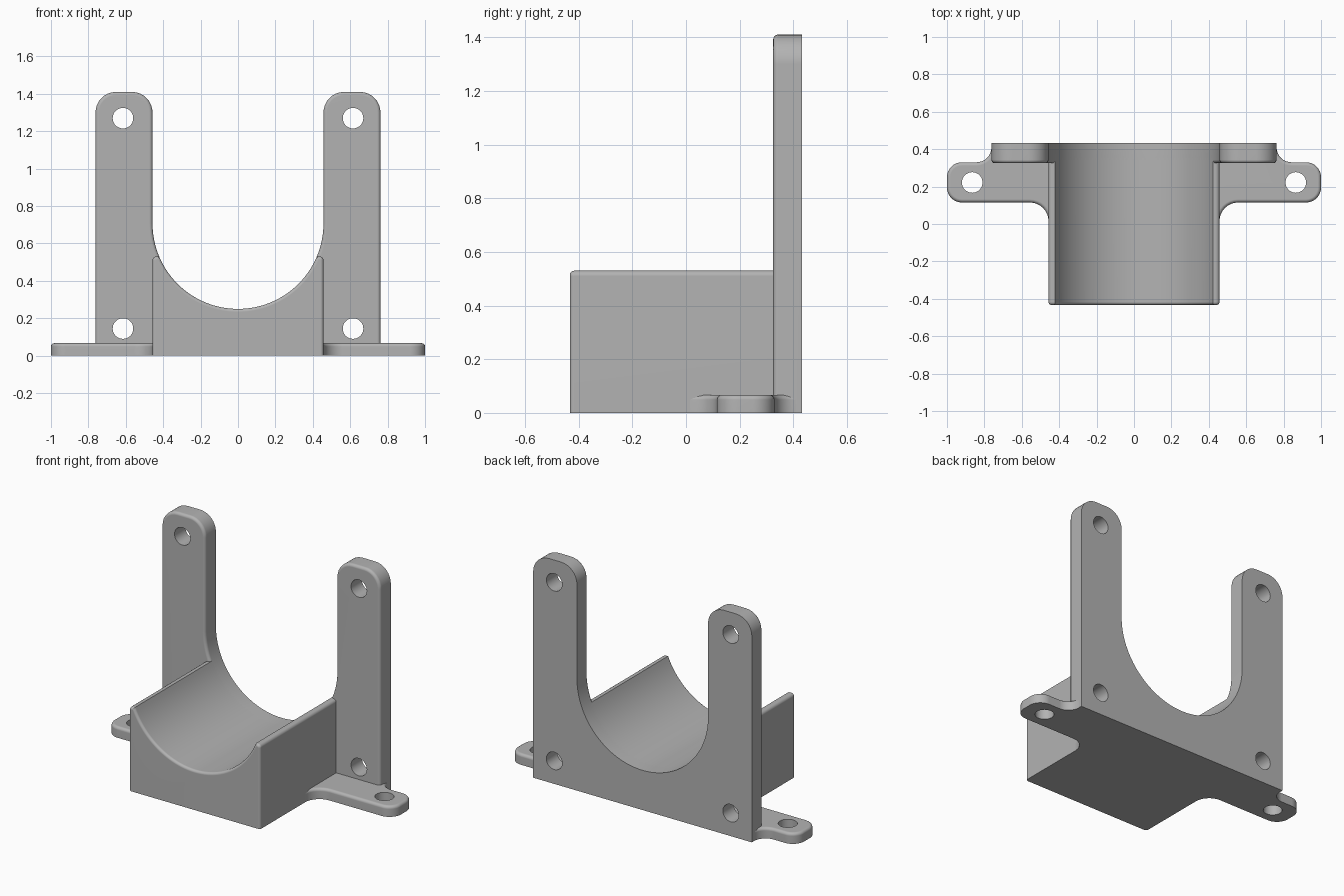
import bpy
import bmesh
from math import sin, cos, radians, degrees, asin

cube = bpy.data.objects.get("Cube")
if cube:
    bpy.data.objects.remove(cube, do_unlink=True)

# Single grey material
grey = bpy.data.materials.new("plain grey")
grey.use_nodes = True
COLOUR = (0.45, 0.45, 0.45, 1)
grey.diffuse_color = COLOUR
grey.node_tree.nodes["Principled BSDF"].inputs["Base Color"].default_value = COLOUR

BACK = 0.433      # y of the rear face
R = 0.457         # trough radius, also half the inner width
TROUGH_Z = 0.707  # height of the trough axis
HOLE_R = 0.055


def arc(cx, cy, r, start, end, steps=8):
    angles = [radians(start + (end - start) * i / steps) for i in range(steps + 1)]
    return [(cx + r * cos(a), cy + r * sin(a)) for a in angles]


def flip(points):
    """Mirror an outline across x = 0, keeping its winding."""
    return [(-x, y) for x, y in reversed(points)]


def upright(u, v, w):
    return (u, BACK - w, v)


def lying(u, v, w):
    return (u, v, w)


def prism(name, outline, place, w0, w1, rounding=0.0):
    """Extrude an outline from w0 to w1, rounding the rim at w1 except along the ground."""
    bm = bmesh.new()
    near = [bm.verts.new(place(u, v, w0)) for u, v in outline]
    far = [bm.verts.new(place(u, v, w1)) for u, v in outline]
    n = len(outline)
    bm.faces.new(near)
    bm.faces.new(far)
    for i in range(n):
        j = (i + 1) % n
        bm.faces.new((near[i], near[j], far[j], far[i]))
    bmesh.ops.recalc_face_normals(bm, faces=bm.faces)
    if rounding:
        rim = set(far)
        edges = [e for e in bm.edges if all(v in rim for v in e.verts)
                 and max(v.co.z for v in e.verts) > 0.001]
        bmesh.ops.bevel(bm, geom=edges, offset=rounding, segments=4, profile=0.5,
                        affect='EDGES', clamp_overlap=False)
    mesh = bpy.data.meshes.new(name)
    bm.to_mesh(mesh)
    bm.free()
    obj = bpy.data.objects.new(name, mesh)
    bpy.context.collection.objects.link(obj)
    mesh.materials.append(grey)
    return obj


def drill(obj, centres, place):
    """Cut round screw holes right through a part."""
    for u, v in centres:
        cutter = prism("hole_cutter", arc(u, v, HOLE_R, 0, 350, 35), place, -0.1, 0.3)
        cutter.hide_render = True
        mod = obj.modifiers.new("hole", 'BOOLEAN')
        mod.operation = 'DIFFERENCE'
        mod.solver = 'EXACT'
        mod.object = cutter
        graph = bpy.context.evaluated_depsgraph_get()
        cut = bpy.data.meshes.new_from_object(obj.evaluated_get(graph))
        obj.modifiers.clear()
        obj.data = cut
        bpy.data.objects.remove(cutter, do_unlink=True)


def finish(obj):
    bpy.ops.object.select_all(action='DESELECT')
    obj.select_set(True)
    bpy.context.view_layer.objects.active = obj
    bpy.ops.object.shade_smooth_by_angle(angle=radians(32))
    normals = obj.modifiers.new("weighted normals", 'WEIGHTED_NORMAL')
    normals.keep_sharp = True


# Back plate: two upright arms joined below a round notch
arm = [(0.762, 0)] + arc(0.652, 1.30, 0.11, 0, 90) + arc(0.567, 1.30, 0.11, 90, 180)
outline = arm + arc(0, TROUGH_Z, R, 0, -180, 64) + flip(arm)
plate = prism("back_plate", outline, upright, 0, 0.108, 0.018)
drill(plate, [(s * 0.615, z) for s in (-1, 1) for z in (0.145, 1.27)], upright)
finish(plate)

# Cradle: block with a round trough, running into the back plate
TOP = 0.53
lip = degrees(asin((TROUGH_Z - TOP) / R))
side = [(R, 0)] + arc(R - 0.02, TOP - 0.02, 0.02, 0, 90, 4)
outline = side + arc(0, TROUGH_Z, R, -lip, lip - 180, 48) + flip(side)
cradle = prism("cradle", outline, upright, 0.08, 2 * BACK, 0.016)
finish(cradle)

# Mounting feet: flat tabs with filleted roots and rounded ends
foot = ([(0.40, 0.015)] + arc(0.557, 0.015, 0.1, 180, 90)
        + arc(0.92, 0.195, 0.08, -90, 0) + arc(0.92, 0.25, 0.08, 0, 90)
        + arc(0.842, 0.41, 0.08, 270, 180) + [(0.40, 0.41)])
for name, sign, shape in (("left_foot", 1, foot), ("right_foot", -1, flip(foot))):
    tab = prism(name, shape, lying, 0, 0.067, 0.018)
    drill(tab, [(sign * 0.865, 0.222)], lying)
    finish(tab)
